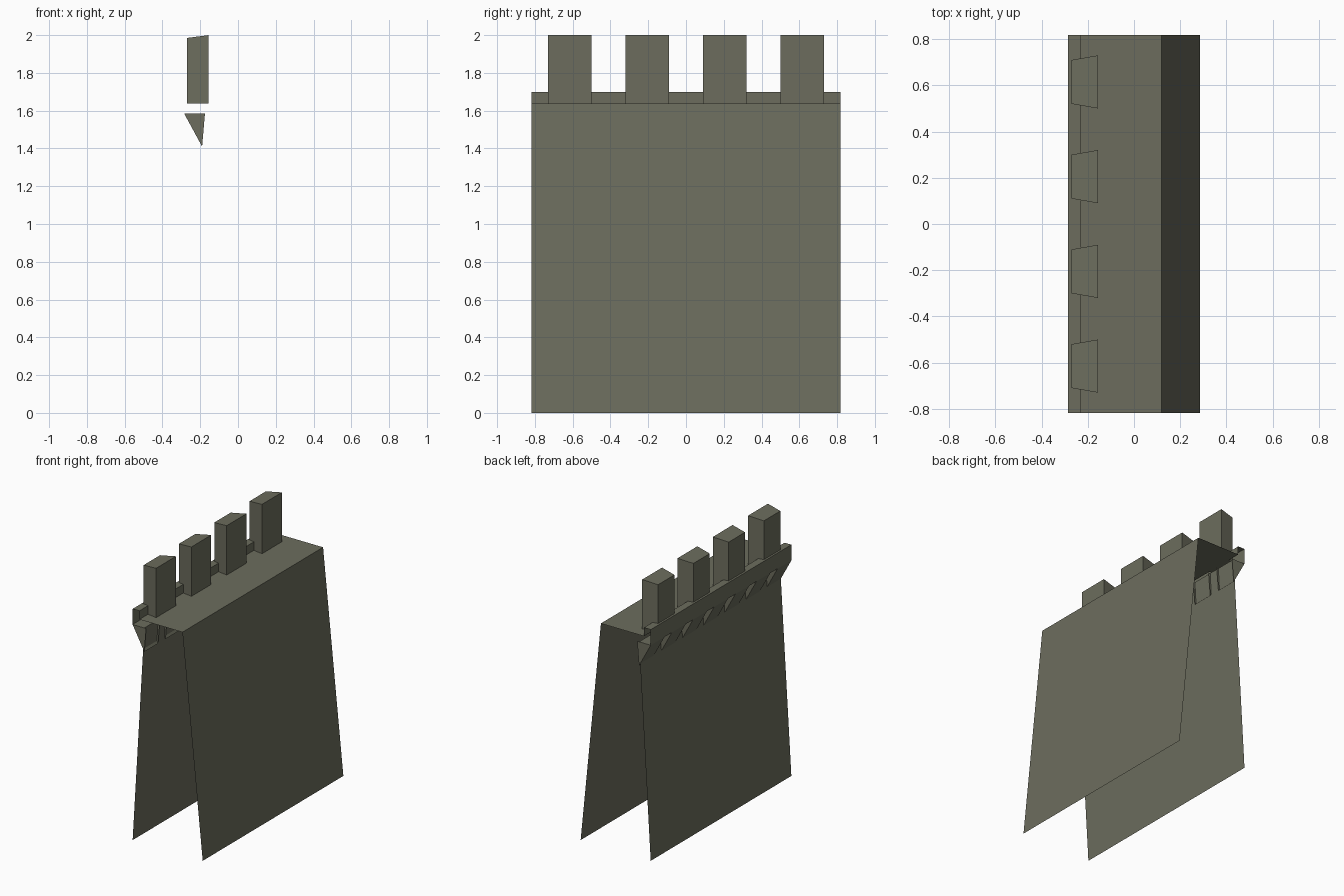
import bpy

if "Cube" in bpy.data.objects:
    bpy.data.objects.remove(bpy.data.objects["Cube"])

stone = bpy.data.materials.new("weathered_stone")
stone.diffuse_color = (0.15, 0.152, 0.11, 1)
stone.use_nodes = True
stone.node_tree.nodes["Principled BSDF"].inputs["Base Color"].default_value = stone.diffuse_color

HALF = 0.817  # half length of the wall along y


def make(name, verts, faces):
    mesh = bpy.data.meshes.new(name)
    mesh.from_pydata(verts, [], faces)
    mesh.materials.append(stone)
    mesh.update()
    obj = bpy.data.objects.new(name, mesh)
    bpy.context.collection.objects.link(obj)
    return obj


def strip(name, profile):
    """Open sheet: an (x, z) profile swept along the length of the wall."""
    n = len(profile)
    verts = [(x, y, z) for y in (-HALF, HALF) for x, z in profile]
    faces = [(i, i + n, i + n + 1, i + 1) for i in range(n - 1)]
    return make(name, verts, faces)


# Leaning outer wall sheet
strip("outer_wall", [(-0.285, 0), (-0.19, 1.585)])

# Overhanging parapet, walkway and leaning inner wall, open at both ends
strip("parapet", [(-0.19, 1.585), (-0.285, 1.585), (-0.285, 1.70),
                  (-0.23, 1.70), (-0.23, 1.637)])
strip("walkway", [(-0.23, 1.637), (0.12, 1.637)])
strip("inner_wall", [(0.12, 1.637), (0.285, 0)])

# Tapered merlons with sloping tops
for i in range(4):
    y = -0.615 + 0.41 * i
    plan = [(-0.27, y - 0.095, 1.985), (-0.155, y - 0.115, 2.0),
            (-0.155, y + 0.115, 2.0), (-0.27, y + 0.095, 1.985)]
    verts = [(px, py, 1.637) for px, py, _ in plan] + plan
    faces = [(3, 2, 1, 0), (4, 5, 6, 7)]
    faces += [(k, (k + 1) % 4, (k + 1) % 4 + 4, k + 4) for k in range(4)]
    make("merlon", verts, faces)

# Wedge corbels under the parapet, open at the back
COUNT, WIDTH = 7, 0.16
for i in range(COUNT):
    y0 = -HALF + i * (2 * HALF - WIDTH) / (COUNT - 1)
    tri = [(-0.285, 1.585), (-0.19, 1.41), (-0.175, 1.585)]
    verts = [(x, y, z) for y in (y0, y0 + WIDTH) for x, z in tri]
    make("corbel", verts, [(0, 1, 2), (3, 5, 4), (0, 3, 4, 1)])
